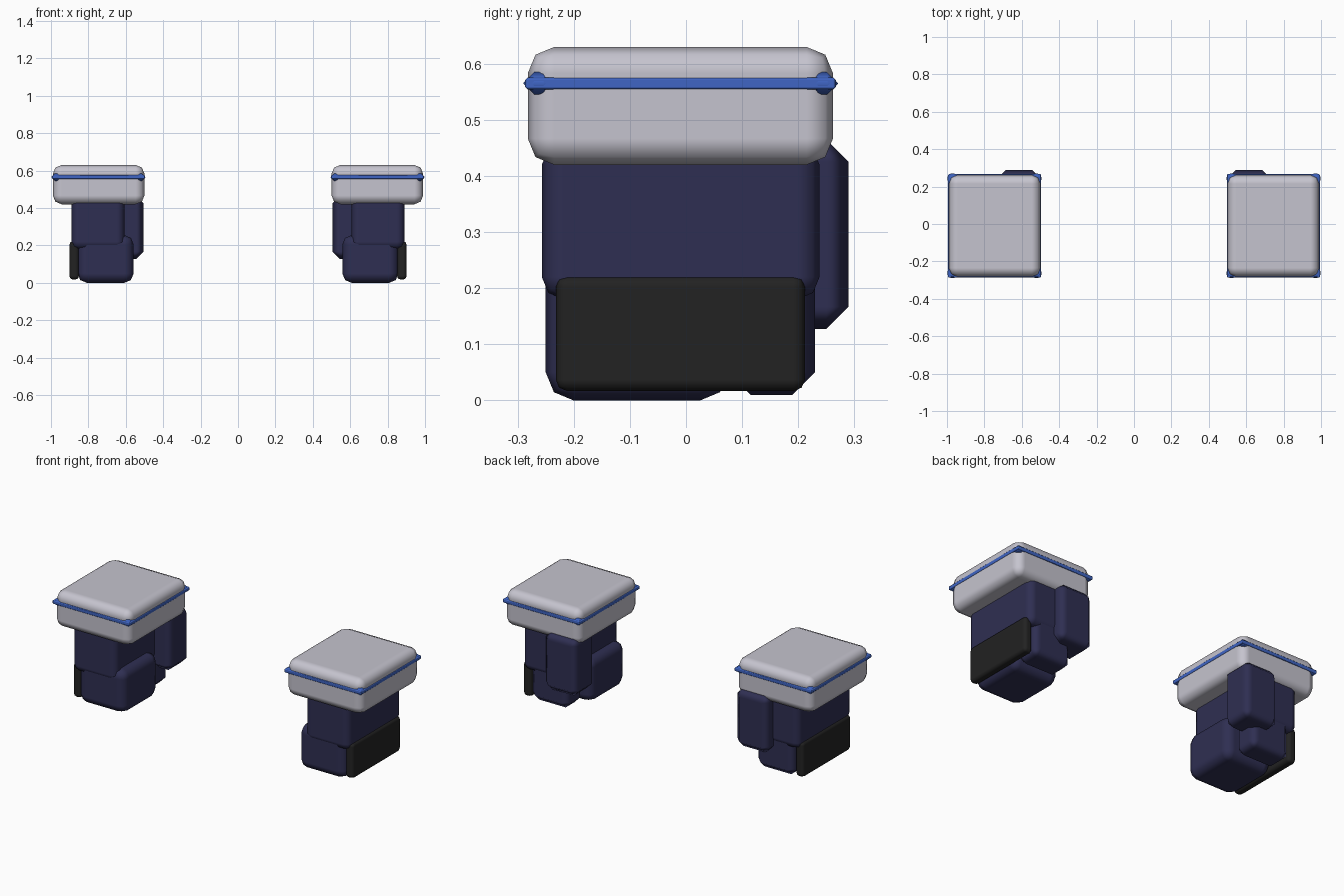
import bpy, bmesh

if "Cube" in bpy.data.objects:
    bpy.data.objects.remove(bpy.data.objects["Cube"])


def material(name, rgb):
    m = bpy.data.materials.new(name)
    m.diffuse_color = (*rgb, 1.0)
    m.use_nodes = True
    m.node_tree.nodes["Principled BSDF"].inputs["Base Color"].default_value = m.diffuse_color
    return m


GREY = material("light grey", (0.56, 0.55, 0.62))
BLUE = material("blue trim", (0.05, 0.13, 0.55))
NAVY = material("navy", (0.028, 0.028, 0.085))
BLACK = material("black", (0.016, 0.016, 0.016))


def box(name, x, y, z, mat, bevel=0.0, segments=2):
    """Rounded box given by its (min, max) on each axis, built on both sides."""
    for side, label in ((1, "right"), (-1, "left")):
        xs = sorted((x[0] * side, x[1] * side))
        spans = (xs, y, z)
        bm = bmesh.new()
        bmesh.ops.create_cube(bm, size=1.0)
        for v in bm.verts:
            v.co = [(s[0] + s[1]) / 2 + c * (s[1] - s[0]) for c, s in zip(v.co, spans)]
        for f in bm.faces:
            f.smooth = bevel > 0
        me = bpy.data.meshes.new(f"{name}_{label}")
        bm.to_mesh(me)
        bm.free()
        me.materials.append(mat)
        ob = bpy.data.objects.new(me.name, me)
        bpy.context.collection.objects.link(ob)
        if bevel:
            b = ob.modifiers.new("rounded edges", "BEVEL")
            b.width, b.segments = bevel, segments
            b.limit_method = "NONE"
            b.harden_normals = True


# wide cap on top
box("cap", (0.50, 0.99), (-0.282, 0.262), (0.42, 0.63), GREY, 0.047)

# thin trim band around the cap, with pointed corner knobs
box("trim_band", (0.496, 0.994), (-0.287, 0.267), (0.554, 0.576), BLUE, 0.005, 1)
for ix, x in enumerate(((0.495, 0.55), (0.943, 0.998))):
    for iy, y in enumerate(((-0.29, -0.235), (0.216, 0.271))):
        box(f"trim_corner_{ix}{iy}", x, y, (0.545, 0.585), BLUE, 0.0195, 1)

# main block under the cap
box("body", (0.607, 0.89), (-0.257, 0.238), (0.18, 0.46), NAVY, 0.04)

# lower blocks, front and back
box("front_foot", (0.558, 0.858), (-0.25, 0.075), (0.0, 0.255), NAVY, 0.05)
box("rear_foot", (0.60, 0.85), (0.075, 0.23), (0.01, 0.25), NAVY, 0.04, 1)

# tall block on the inner rear side
box("rear_block", (0.505, 0.725), (0.10, 0.29), (0.127, 0.465), NAVY, 0.04, 1)

# dark plate on the outer side
box("side_plate", (0.85, 0.902), (-0.232, 0.212), (0.017, 0.222), BLACK, 0.02)
